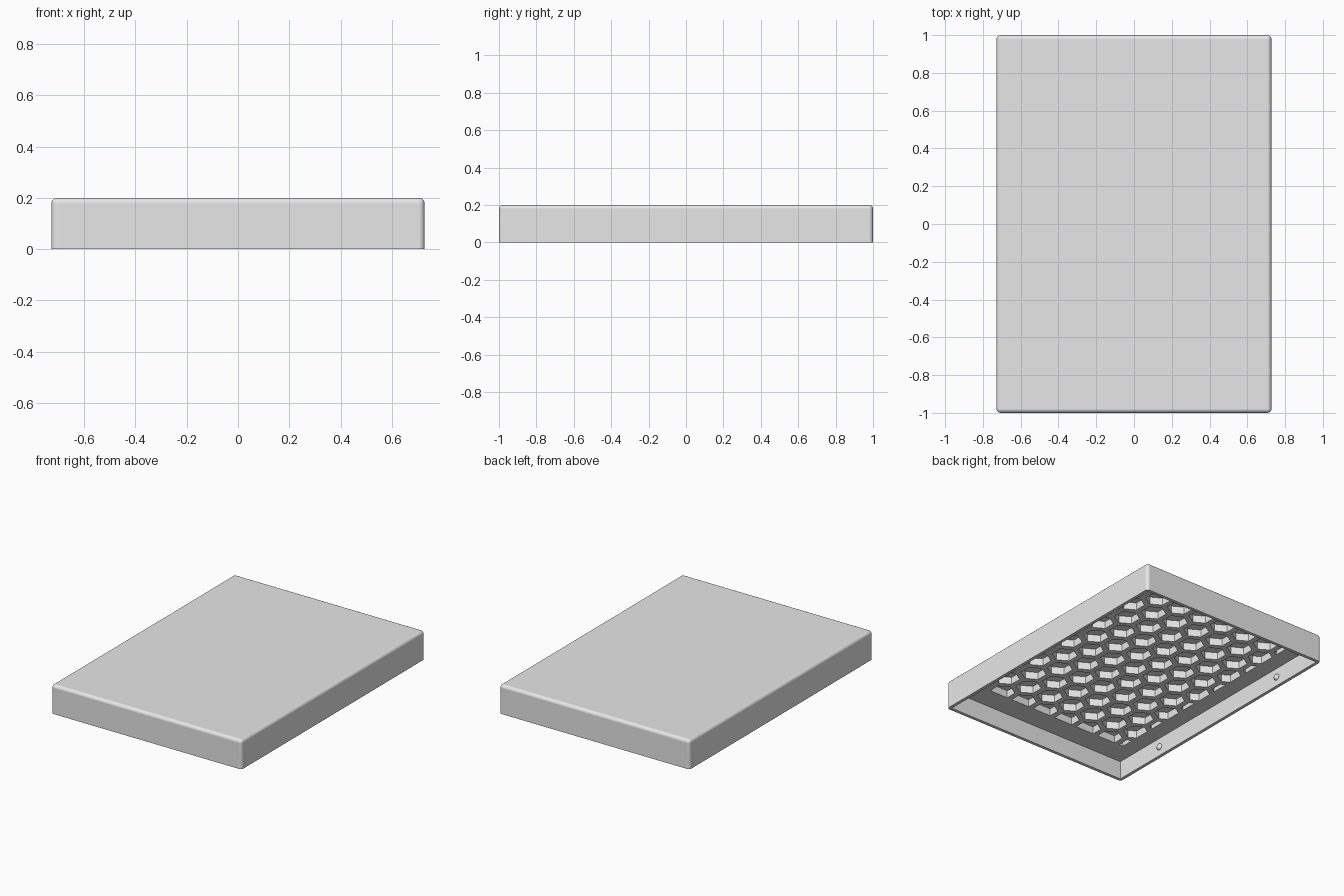
import bpy, bmesh, math
from mathutils import Matrix, Vector

if "Cube" in bpy.data.objects:
    bpy.data.objects.remove(bpy.data.objects["Cube"], do_unlink=True)

WIDTH, LENGTH, HEIGHT = 1.455, 2.0, 0.2
WALL = 0.022
CEILING, POCKET_TOP = 0.127, 0.178
FIELD_X, FIELD_Y = 0.59, 0.815
PITCH, HEX_FLAT = 0.18, 0.142

grey = bpy.data.materials.new("light_grey")
grey.use_nodes = True
grey.diffuse_color = (0.8, 0.8, 0.8, 1)
grey.node_tree.nodes["Principled BSDF"].inputs["Base Color"].default_value = (0.8, 0.8, 0.8, 1)


def make_object(name, bm):
    bmesh.ops.recalc_face_normals(bm, faces=bm.faces[:])
    mesh = bpy.data.meshes.new(name)
    bm.to_mesh(mesh)
    bm.free()
    mesh.materials.append(grey)
    obj = bpy.data.objects.new(name, mesh)
    bpy.context.collection.objects.link(obj)
    return obj


def add_box(bm, size, bottom):
    center = Matrix.Translation((0, 0, bottom + size[2] / 2))
    bmesh.ops.create_cube(bm, size=1, matrix=center @ Matrix.Diagonal((*size, 1)))


def cut(target, cutter):
    cutter.hide_render = True
    mod = target.modifiers.new("cut", "BOOLEAN")
    mod.operation = "DIFFERENCE"
    mod.solver = "EXACT"
    mod.object = cutter
    bpy.context.view_layer.update()
    graph = bpy.context.evaluated_depsgraph_get()
    mesh = bpy.data.meshes.new_from_object(target.evaluated_get(graph))
    target.modifiers.clear()
    target.data = mesh
    bpy.data.objects.remove(cutter, do_unlink=True)


# Lid shell: rounded on every edge except the bottom rim
bm = bmesh.new()
add_box(bm, (WIDTH, LENGTH, HEIGHT), 0)
rounded = [e for e in bm.edges if max(v.co.z for v in e.verts) > HEIGHT / 2]
bmesh.ops.bevel(bm, geom=rounded, offset=0.022, segments=5, profile=0.5, affect="EDGES")
lid = make_object("lid", bm)

# Open cavity underneath
bm = bmesh.new()
add_box(bm, (WIDTH - 2 * WALL, LENGTH - 2 * WALL, CEILING + 0.1), -0.1)
cut(lid, make_object("cavity_cutter", bm))

# Honeycomb pockets in the ceiling, trimmed to a rectangle
bm = bmesh.new()
row_step = PITCH * math.sqrt(3) / 2
for row in range(-6, 7):
    for col in range(-5, 6):
        x = (col + 0.5 * (row % 2)) * PITCH
        y = row * row_step
        if abs(x) > FIELD_X + HEX_FLAT / 2 - 0.01 or abs(y) > FIELD_Y + HEX_FLAT / 2:
            continue
        place = Matrix.Translation((x, y, POCKET_TOP - 0.05)) @ Matrix.Rotation(math.radians(30), 4, "Z")
        # Turn the points of each cell toward the front and back
        radius = HEX_FLAT / math.sqrt(3)
        made = bmesh.ops.create_cone(bm, cap_ends=True, segments=6, radius1=radius,
                                     radius2=radius, depth=0.1, matrix=place)
        tip = max(made["verts"], key=lambda v: v.co.y).co.y - y
        if tip < radius - 0.001:
            bmesh.ops.rotate(bm, verts=made["verts"], cent=(x, y, 0),
                             matrix=Matrix.Rotation(math.radians(30), 3, "Z"))
for axis, limit in ((Vector((1, 0, 0)), FIELD_X), (Vector((0, 1, 0)), FIELD_Y)):
    for side in (1, -1):
        geom = bm.verts[:] + bm.edges[:] + bm.faces[:]
        bmesh.ops.bisect_plane(bm, geom=geom, plane_co=axis * side * limit,
                               plane_no=axis * side, clear_outer=True)
        bmesh.ops.holes_fill(bm, edges=[e for e in bm.edges if e.is_boundary], sides=0)
cut(lid, make_object("honeycomb_cutter", bm))

# Smooth rounded edges, flat panels
bpy.ops.object.select_all(action="DESELECT")
lid.select_set(True)
bpy.context.view_layer.objects.active = lid
bpy.ops.object.shade_smooth_by_angle(angle=math.radians(30))
weighted = lid.modifiers.new("weighted_normals", "WEIGHTED_NORMAL")
weighted.keep_sharp = True

# Snap bumps on the inside of the long walls
for side, label in ((1, "left"), (-1, "right")):
    for end, place in ((-1, "front"), (1, "back")):
        bm = bmesh.new()
        spot = Matrix.Translation((side * (WIDTH / 2 - WALL), end * 0.585, 0.063))
        bmesh.ops.create_uvsphere(bm, u_segments=20, v_segments=12, radius=0.022,
                                  matrix=spot @ Matrix.Diagonal((0.8, 1, 1, 1)))
        for face in bm.faces:
            face.smooth = True
        make_object(f"snap_bump_{place}_{label}", bm)
